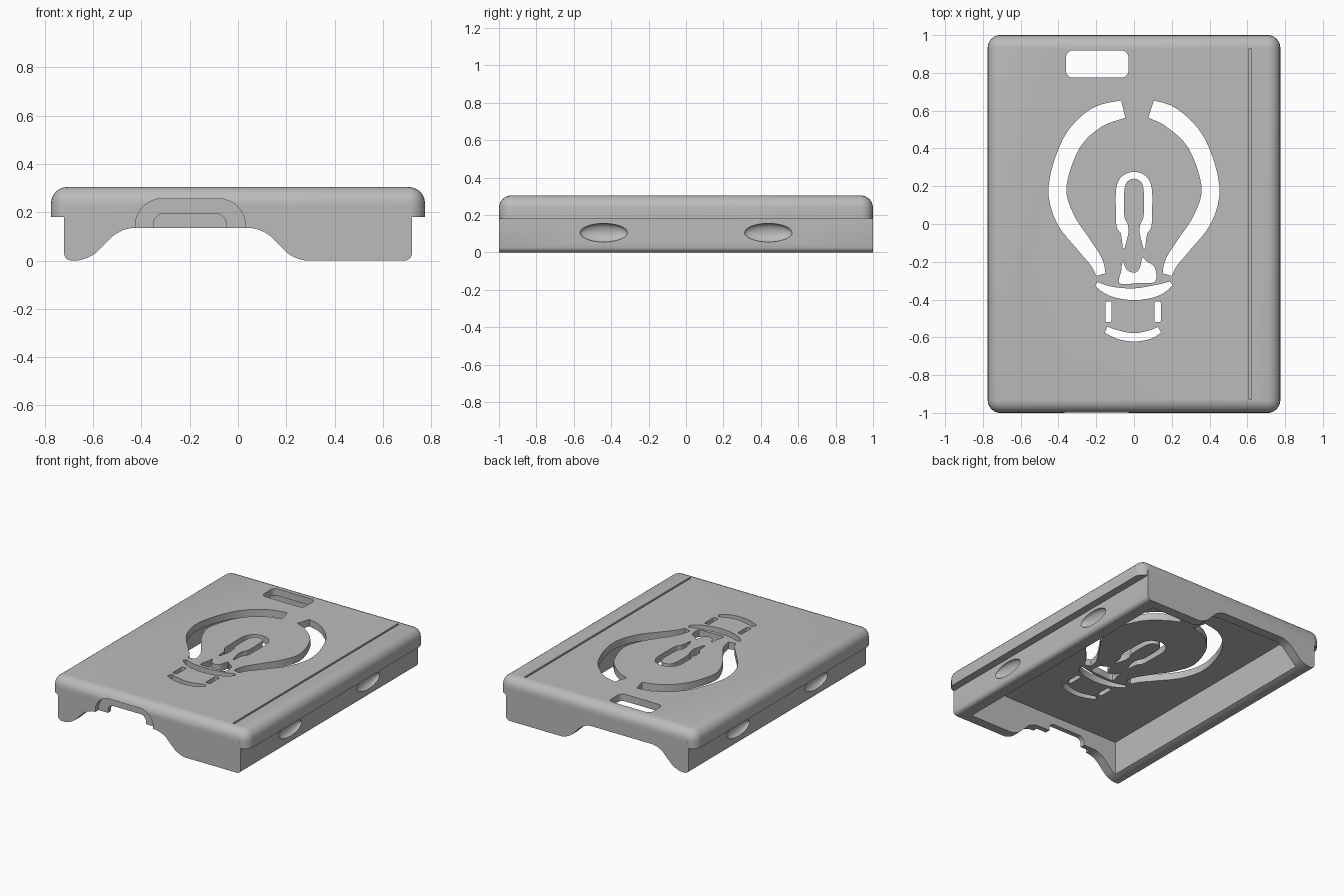
import bpy, bmesh, math
from mathutils import Vector

if "Cube" in bpy.data.objects:
    bpy.data.objects.remove(bpy.data.objects["Cube"], do_unlink=True)

grey = bpy.data.materials.new("plain_grey")
grey.use_nodes = True
grey.diffuse_color = (0.5, 0.5, 0.5, 1)
grey.node_tree.nodes["Principled BSDF"].inputs["Base Color"].default_value = (0.5, 0.5, 0.5, 1)

HALF_W, RAIL_W, TOP, LIP, FLOOR = 0.775, 0.72, 0.305, 0.18, 0.255


def make_object(name, bm):
    bmesh.ops.recalc_face_normals(bm, faces=bm.faces)
    mesh = bpy.data.meshes.new(name)
    bm.to_mesh(mesh)
    bm.free()
    mesh.materials.append(grey)
    obj = bpy.data.objects.new(name, mesh)
    bpy.context.collection.objects.link(obj)
    return obj


def add_prism(bm, outline, place, start, end):
    """Extrude a flat outline; place(u, v, depth) gives the 3D position."""
    verts = [bm.verts.new(place(u, v, start)) for u, v in outline]
    face = bm.faces.new(verts)
    new = bmesh.ops.extrude_face_region(bm, geom=[face])["geom"]
    shift = Vector(place(0, 0, end)) - Vector(place(0, 0, start))
    bmesh.ops.translate(bm, vec=shift, verts=[g for g in new if isinstance(g, bmesh.types.BMVert)])


def upright(u, v, d):
    return (u, v, d)


def lengthwise(u, v, d):
    return (u, d, v)


def add_box(bm, low, high):
    (a, b, c), (d, e, f) = low, high
    add_prism(bm, [(a, b), (d, b), (d, e), (a, e)], upright, c, f)


def fillet(corners, steps=5):
    """Round each (x, y, reach) corner."""
    out = []
    for i, (x, y, r) in enumerate(corners):
        p = Vector((x, y))
        if not r:
            out.append(p)
            continue
        prev = Vector(corners[i - 1][:2])
        nxt = Vector(corners[(i + 1) % len(corners)][:2])
        a, b = p + (prev - p).normalized() * r, p + (nxt - p).normalized() * r
        for k in range(steps + 1):
            t = k / steps
            out.append(a * (1 - t) ** 2 + p * 1.2 * t * (1 - t) + (a + b) * 0.4 * t * (1 - t) + b * t ** 2)
    return out


def round_rect(x0, x1, y0, y1, r):
    return fillet([(x0, y0, r), (x1, y0, r), (x1, y1, r), (x0, y1, r)])


def spline(points, closed=False, steps=4):
    """Smooth curve through the points, of any dimension."""
    pts = [Vector(p) for p in points]
    n = len(pts)
    get = (lambda i: pts[i % n]) if closed else (lambda i: pts[max(0, min(n - 1, i))])
    out = []
    for i in range(n if closed else n - 1):
        a, b, c, d = (get(i + k) for k in (-1, 0, 1, 2))
        for s in range(steps):
            t = s / steps
            out.append(b + (c - a) * t / 2 + (a * 2 - b * 5 + c * 4 - d) * t * t / 2
                       + (b * 3 - a - c * 3 + d) * t ** 3 / 2)
    return out if closed else out + [pts[-1]]


def stroke(points):
    """Outline of a smooth band through (x, y, width) points."""
    path = spline(points)
    left, right = [], []
    for i, p in enumerate(path):
        run = (path[min(i + 1, len(path) - 1)] - path[max(i - 1, 0)]).to_2d().normalized()
        side = Vector((-run.y, run.x)) * p.z / 2
        left.append(p.to_2d() + side)
        right.append(p.to_2d() - side)
    return left + right[::-1]


def boolean(target, tool, operation):
    mod = target.modifiers.new("cut", "BOOLEAN")
    mod.operation, mod.solver, mod.object = operation, "EXACT", tool
    graph = bpy.context.evaluated_depsgraph_get()
    mesh = bpy.data.meshes.new_from_object(target.evaluated_get(graph))
    target.modifiers.clear()
    target.data = mesh
    bpy.data.objects.remove(tool, do_unlink=True)


# Lid with rounded top and corners
bm = bmesh.new()
add_box(bm, (-HALF_W, -1, LIP), (HALF_W, 1, TOP))
rounded = [e for e in bm.edges if max(v.co.z for v in e.verts) > LIP + 0.01]
bmesh.ops.bevel(bm, geom=rounded, offset=0.068, segments=6, profile=0.5, affect="EDGES")
case = make_object("case_cover", bm)

# Lower body with the wide sloped opening at both ends
bm = bmesh.new()
profile = fillet([(-RAIL_W, 0.22, 0), (-RAIL_W, 0, 0.025), (-0.62, 0, 0.045), (-0.485, 0.135, 0.045),
                  (0.1, 0.135, 0.045), (0.235, 0, 0.045), (RAIL_W, 0, 0.025), (RAIL_W, 0.22, 0)])
add_prism(bm, profile, lengthwise, -1, 1)
boolean(case, make_object("lower_body", bm), "UNION")

# Hollow underside
bm = bmesh.new()
add_box(bm, (-0.62, -0.93, -0.1), (0.62, 0.93, FLOOR))
boolean(case, make_object("hollow", bm), "DIFFERENCE")

# Stepped plug opening in the front wall
for x0, x1, top, r, depth in [(-0.425, 0.03, FLOOR, 0.09, 0.035), (-0.35, -0.05, 0.195, 0.035, 0.12)]:
    bm = bmesh.new()
    arch = fillet([(x0, 0.05, 0), (x1, 0.05, 0), (x1, top, r), (x0, top, r)])
    add_prism(bm, arch, lengthwise, -1.1, depth - 1)
    boolean(case, make_object("plug_opening", bm), "DIFFERENCE")

# Thumb dimples on both sides, and the fine groove on top
bm = bmesh.new()
for side in (-1, 1):
    for y in (-0.44, 0.44):
        ball = bmesh.ops.create_uvsphere(bm, u_segments=32, v_segments=16, radius=1)["verts"]
        bmesh.ops.scale(bm, vec=(0.035, 0.127, 0.05), verts=ball)
        bmesh.ops.translate(bm, vec=(side * RAIL_W, y, 0.105), verts=ball)
add_box(bm, (0.609, -0.93, TOP - 0.02), (0.623, 0.93, TOP + 0.1))
boolean(case, make_object("dimples_and_groove", bm), "DIFFERENCE")

# Light bulb stencil: glass bands, mirrored with their own top ends
outlines = []
glass = [(0.2, 0.562, 0.11), (0.33, 0.43, 0.1), (0.405, 0.2, 0.094), (0.365, 0.03, 0.1),
         (0.265, -0.11, 0.085), (0.2, -0.2, 0.07), (0.175, -0.268, 0.05)]
for side, start in ((-1, 0.057), (1, 0.09)):
    outlines.append(stroke([(side * x, y, w) for x, y, w in [(start, 0.608, 0.095)] + glass]))

# Filament loop with pointed legs
leg = [(0.055, -0.13, 0.008), (0.05, -0.05, 0.04), (0.062, -0.01, 0.06), (0.073, 0.04, 0.044),
       (0.073, 0.18, 0.044), (0.05, 0.238, 0.04)]
outlines.append(stroke([(-x, y, w) for x, y, w in leg] + [(0, 0.258, 0.036)] + leg[::-1]))

# Filament foot
outlines.append(spline([(-0.06, -0.2), (-0.04, -0.24), (0, -0.258), (0.03, -0.235), (0.045, -0.18),
                        (0.07, -0.2), (0.11, -0.23), (0.112, -0.305), (0.03, -0.312),
                        (-0.06, -0.318), (-0.08, -0.3), (-0.068, -0.25)], closed=True))

# Collar, socket sides and socket end
outlines.append(stroke([(-0.2, -0.318, 0.025), (-0.12, -0.357, 0.05), (0, -0.372, 0.062),
                        (0.12, -0.352, 0.06), (0.198, -0.315, 0.025)]))
outlines.append(stroke([(-0.148, -0.56, 0.035), (-0.08, -0.587, 0.045), (0, -0.6, 0.044),
                        (0.08, -0.587, 0.045), (0.135, -0.56, 0.035)]))
outlines.append(round_rect(-0.152, -0.118, -0.52, -0.41, 0.008))
outlines.append(round_rect(0.108, 0.142, -0.52, -0.41, 0.008))

# Strap slot
outlines.append(round_rect(-0.36, -0.03, 0.775, 0.918, 0.03))

bm = bmesh.new()
for outline in outlines:
    add_prism(bm, outline, upright, FLOOR - 0.05, TOP + 0.1)
boolean(case, make_object("stencil", bm), "DIFFERENCE")

# Smooth the rounded surfaces, keep hard edges crisp
bpy.ops.object.select_all(action="DESELECT")
case.select_set(True)
bpy.context.view_layer.objects.active = case
bpy.ops.object.shade_smooth_by_angle(angle=math.radians(30))
